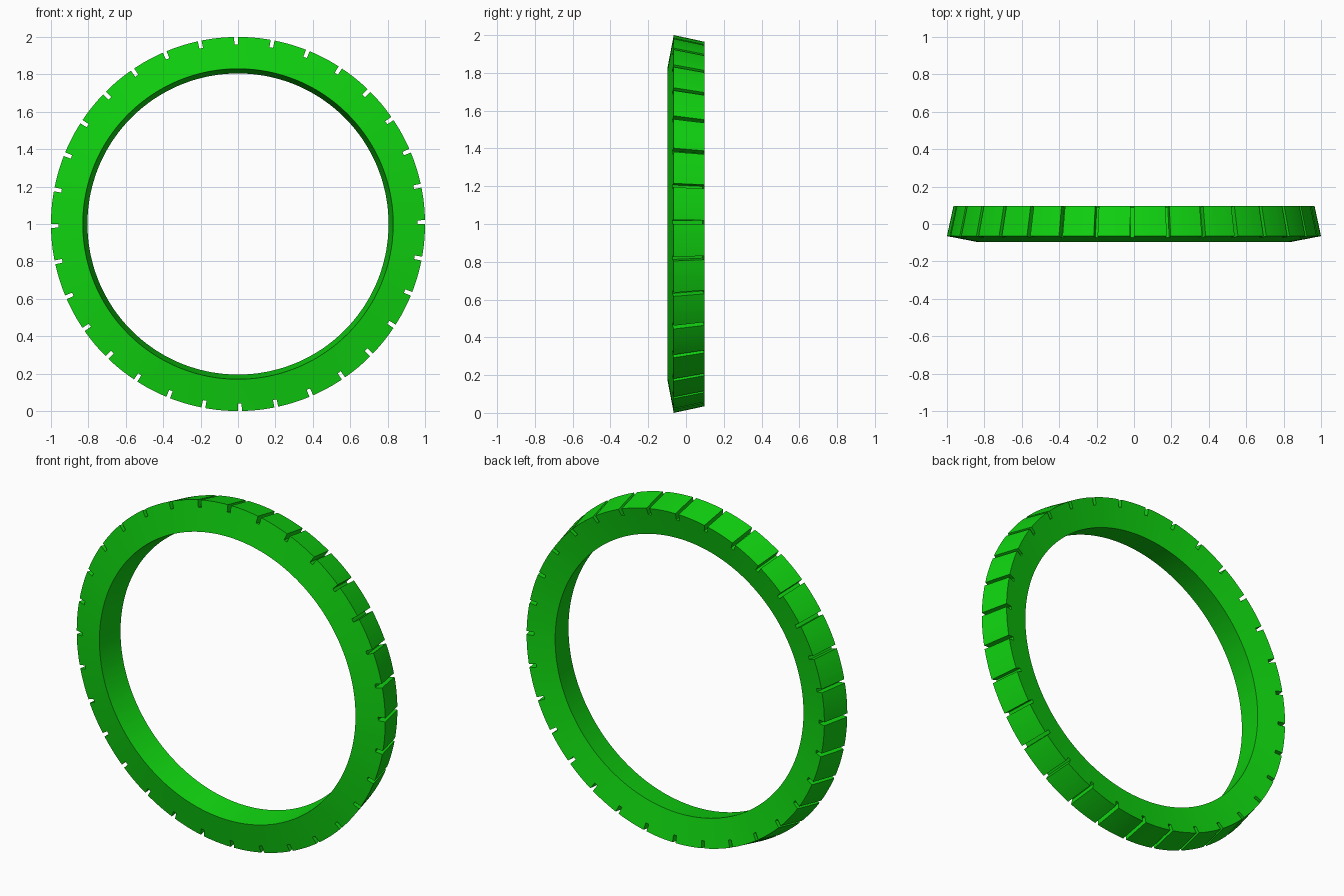
import bpy, bmesh, math

cube = bpy.data.objects.get("Cube")
if cube:
    bpy.data.objects.remove(cube, do_unlink=True)

BLOCKS = 32          # tread blocks around the ring
STEPS = 6            # facets per block
HALF_SLOT = 0.0105   # half the slot width, radians
OFFSET = 0.01        # slight turn of the slot pattern

# Cross-section as (radius, y): slots cut down from the tread to the floor points
PROFILE = [
    (0.83, -0.0975),   # 0 inner front
    (0.96, -0.0725),   # 1 slot floor front
    (1.00, -0.065),    # 2 tread front
    (0.965, 0.0975),   # 3 tread back
    (0.925, 0.0885),   # 4 slot floor back
    (0.805, 0.062),    # 5 inner back
]


def flat_material(name, color):
    mat = bpy.data.materials.new(name)
    mat.use_nodes = True
    mat.diffuse_color = color
    mat.node_tree.nodes["Principled BSDF"].inputs["Base Color"].default_value = color
    return mat


# Angles: each pitch is one slot followed by one block
pitch = 2 * math.pi / BLOCKS
angles, is_slot = [], []
for b in range(BLOCKS):
    start = b * pitch + OFFSET
    angles.append(start - HALF_SLOT)
    is_slot.append(True)
    for s in range(STEPS):
        angles.append(start + HALF_SLOT + s * (pitch - 2 * HALF_SLOT) / STEPS)
        is_slot.append(False)

bm = bmesh.new()
rings = [[bm.verts.new((r * math.cos(a), y, 1 + r * math.sin(a))) for r, y in PROFILE]
         for a in angles]

# Skin between neighbouring cross-sections
for i, slot in enumerate(is_slot):
    p, q = rings[i], rings[(i + 1) % len(rings)]
    path = [0, 1, 4, 5, 0] if slot else [0, 1, 2, 3, 4, 5, 0]
    for j, k in zip(path, path[1:]):
        bm.faces.new((p[j], p[k], q[k], q[j]))
    # Slot side walls
    if slot:
        for ring in (p, q):
            bm.faces.new([ring[j] for j in (1, 2, 3, 4)])

bmesh.ops.recalc_face_normals(bm, faces=bm.faces)
mesh = bpy.data.meshes.new("slotted_ring")
bm.to_mesh(mesh)
bm.free()

ring_obj = bpy.data.objects.new("slotted_ring", mesh)
bpy.context.collection.objects.link(ring_obj)
mesh.materials.append(flat_material("bright_green", (0.005, 0.65, 0.005, 1.0)))

# Smooth around the ring, sharp at the rims and slots
bpy.ops.object.select_all(action='DESELECT')
ring_obj.select_set(True)
bpy.context.view_layer.objects.active = ring_obj
bpy.ops.object.shade_smooth_by_angle(angle=math.radians(25))
